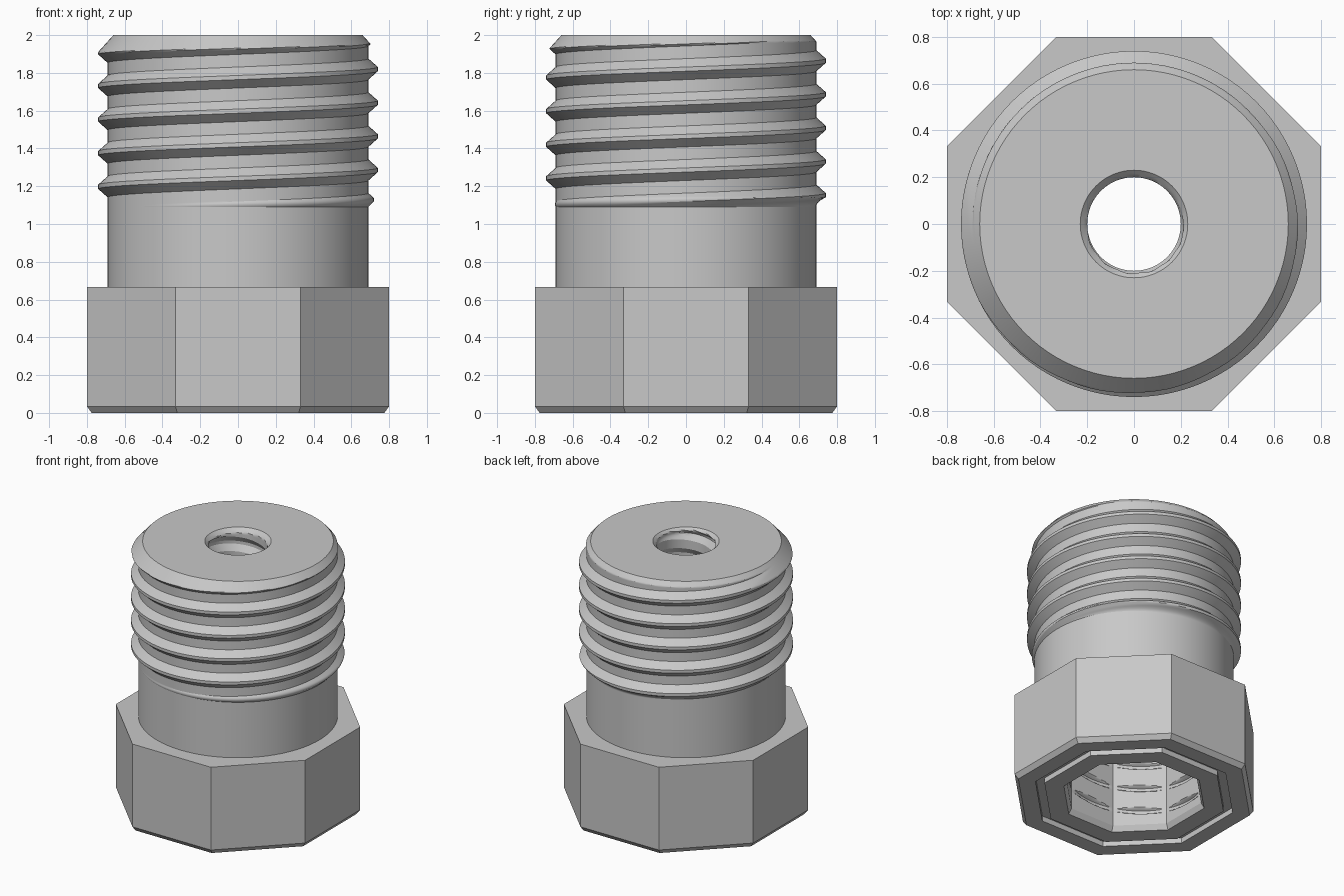
import bpy, bmesh, math

if "Cube" in bpy.data.objects:
    bpy.data.objects.remove(bpy.data.objects["Cube"], do_unlink=True)

TAU = math.tau
PITCH = 0.178          # rise of every thread per turn
CREST = 1.82           # height of a crest at angle zero
SIDES = 96
TOP, SOCKET_TOP, THREAD_BOTTOM, HEAD_TOP = 2.0, 1.3, 1.09, 0.667

steel = bpy.data.materials.new("plain_grey_metal")
steel.use_nodes = True
steel.diffuse_color = (0.58, 0.58, 0.58, 1)
steel.node_tree.nodes["Principled BSDF"].inputs["Base Color"].default_value = steel.diffuse_color


def clamp(v, low=0.0, high=1.0):
    return max(low, min(high, v))


def polar(r, a, z):
    return (r * math.cos(a), r * math.sin(a), z)


def skin(name, rows):
    """Bridge successive rows of points into one smooth-by-angle surface."""
    bm = bmesh.new()
    grid = [[bm.verts.new(p) for p in row] for row in rows]
    for low, high in zip(grid, grid[1:]):
        for i in range(len(low) - 1):
            bm.faces.new((low[i], low[i + 1], high[i + 1], high[i]))
    bmesh.ops.remove_doubles(bm, verts=bm.verts, dist=0.00005)
    bmesh.ops.dissolve_degenerate(bm, edges=bm.edges, dist=0.00005)
    mesh = bpy.data.meshes.new(name)
    bm.to_mesh(mesh)
    bm.free()
    mesh.materials.append(steel)
    obj = bpy.data.objects.new(name, mesh)
    bpy.context.collection.objects.link(obj)
    bpy.ops.object.select_all(action="DESELECT")
    obj.select_set(True)
    bpy.context.view_layer.objects.active = obj
    bpy.ops.object.shade_smooth_by_angle(angle=math.radians(25))
    return obj


def ring(radius, z, sides=SIDES, turn=0.0):
    """Closed row; radius may depend on the angle."""
    angles = [TAU * i / sides + turn for i in range(sides + 1)]
    return [polar(radius(a) if callable(radius) else radius, a, z) for a in angles]


def tooth(phase):
    """Trapezoid thread section: one on the crest, zero at the root."""
    d = abs((phase + 0.5) % 1 - 0.5)
    return clamp((0.3125 - d) / 0.25)


def helix_rows(radius, z0, z1, per_turn):
    """Rows that climb with the thread, trimmed flat at both ends."""
    first = math.floor((z0 - CREST) / PITCH - 1) * per_turn
    last = math.ceil((z1 - CREST) / PITCH) * per_turn
    rows = []
    for k in range(first, last + 1):
        row = []
        for i in range(SIDES + 1):
            a = TAU * i / SIDES
            z = clamp(CREST + PITCH * (k / per_turn + i / SIDES), z0, z1)
            row.append(polar(radius(a, tooth(k / per_turn), z), a, z))
        rows.append(row)
    return rows


def octagon(apothem):
    eighth = TAU / 8
    return lambda a: apothem / math.cos((a + eighth / 2) % eighth - eighth / 2)


def fade(z, low, high, length=0.05):
    return clamp(min(z - low, high - z) / length)


# Octagonal head: socket lip, groove, lower chamfer, flats and shoulder
head_profile = [(0.45, 0.04), (0.47, 0), (0.60, 0), (0.60, 0.04), (0.66, 0.04), (0.66, 0),
                (0.775, 0), (0.8, 0.035), (0.8, HEAD_TOP), (0.6, HEAD_TOP)]
skin("octagonal_head", [ring(r / math.cos(TAU / 16), z, 8, TAU / 16) for r, z in head_profile])

# Plain shank
skin("shank", [ring(0.69, HEAD_TOP), ring(0.69, THREAD_BOTTOM)])


# Outer thread with a chamfered lead-in
def outer_radius(a, t, z):
    return min(0.69 + 0.05 * t * fade(z, THREAD_BOTTOM, TOP + 1), 0.66 + 0.9 * (TOP - z))


skin("outer_thread", helix_rows(outer_radius, THREAD_BOTTOM, TOP, 32))

# Flat end face around the bore
skin("end_face", [ring(0.66, TOP), ring(0.23, TOP)])


# Threaded through bore
def bore_radius(a, t, z):
    return max(0.2 + 0.03 * t * fade(z, SOCKET_TOP, TOP), 0.23 - (TOP - z))


skin("bore", helix_rows(bore_radius, SOCKET_TOP, TOP, 16)[::-1])

# Socket ceiling
flats = octagon(0.45)
skin("socket_ceiling", [ring(0.2, SOCKET_TOP), ring(flats, SOCKET_TOP)])


# Octagonal socket whose flats are nicked by a thread
def socket_radius(a, t, z):
    return max(flats(a), 0.40 + 0.076 * t * fade(z, 0.04, SOCKET_TOP))


skin("socket_wall", helix_rows(socket_radius, 0.04, SOCKET_TOP, 32)[::-1])
